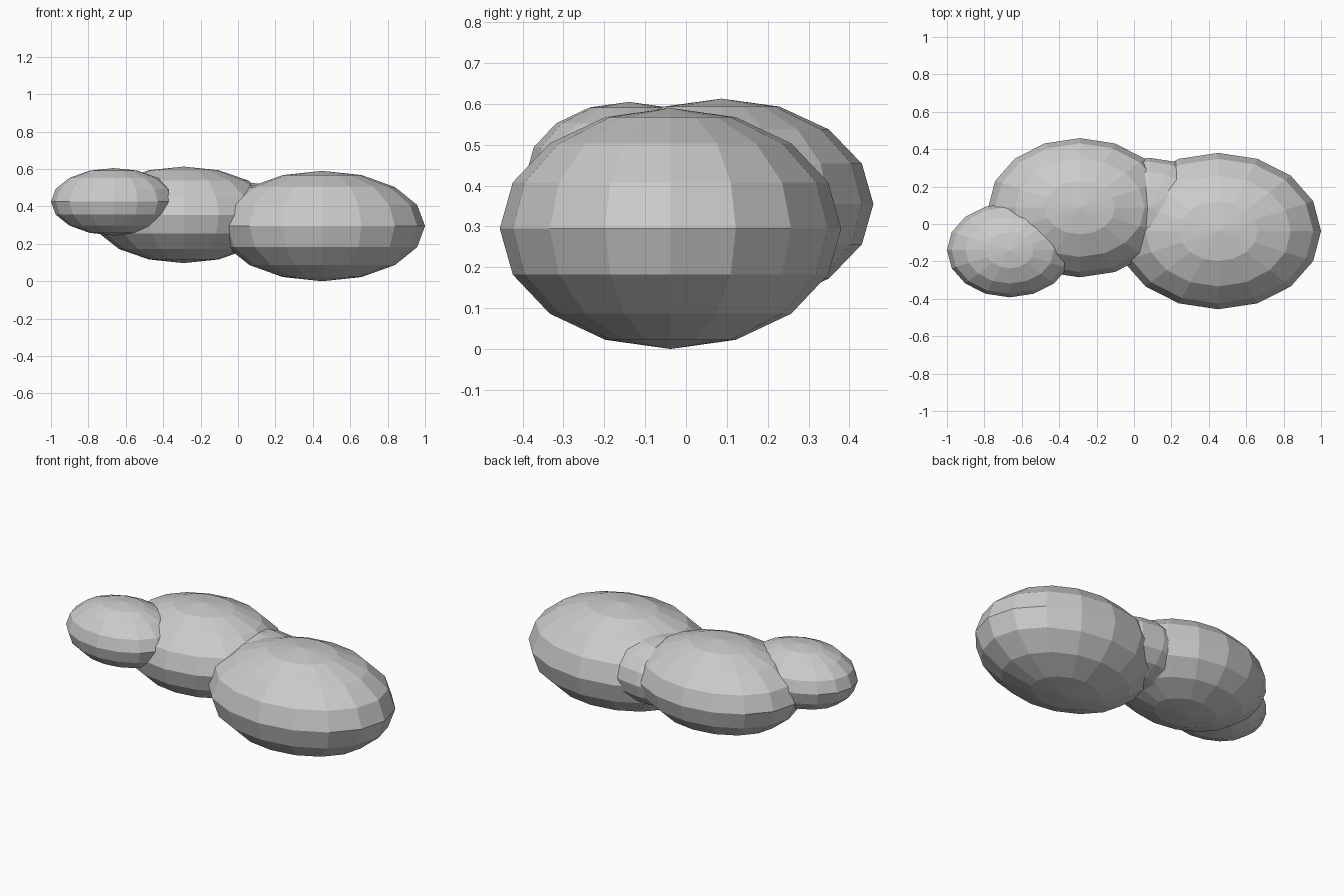
import bpy

if "Cube" in bpy.data.objects:
    bpy.data.objects.remove(bpy.data.objects["Cube"])


def puff(name, centre, radii):
    """Flat-shaded low-poly ellipsoid."""
    bpy.ops.mesh.primitive_uv_sphere_add(segments=16, ring_count=8, radius=1, location=centre)
    obj = bpy.context.object
    obj.name = name
    obj.scale = radii
    bpy.ops.object.transform_apply(location=False, rotation=False, scale=True)
    bpy.ops.object.shade_flat()
    return obj


# Overlapping puffs of the cloud
puff("right_puff", (0.45, -0.038, 0.295), (0.55, 0.418, 0.295))
puff("middle_puff", (-0.29, 0.087, 0.355), (0.49, 0.372, 0.258))
puff("left_puff", (-0.665, -0.14, 0.425), (0.335, 0.252, 0.18))

# Small filler puff between the two large ones
puff("joining_puff", (0.08, 0.088, 0.335), (0.35, 0.266, 0.19))
